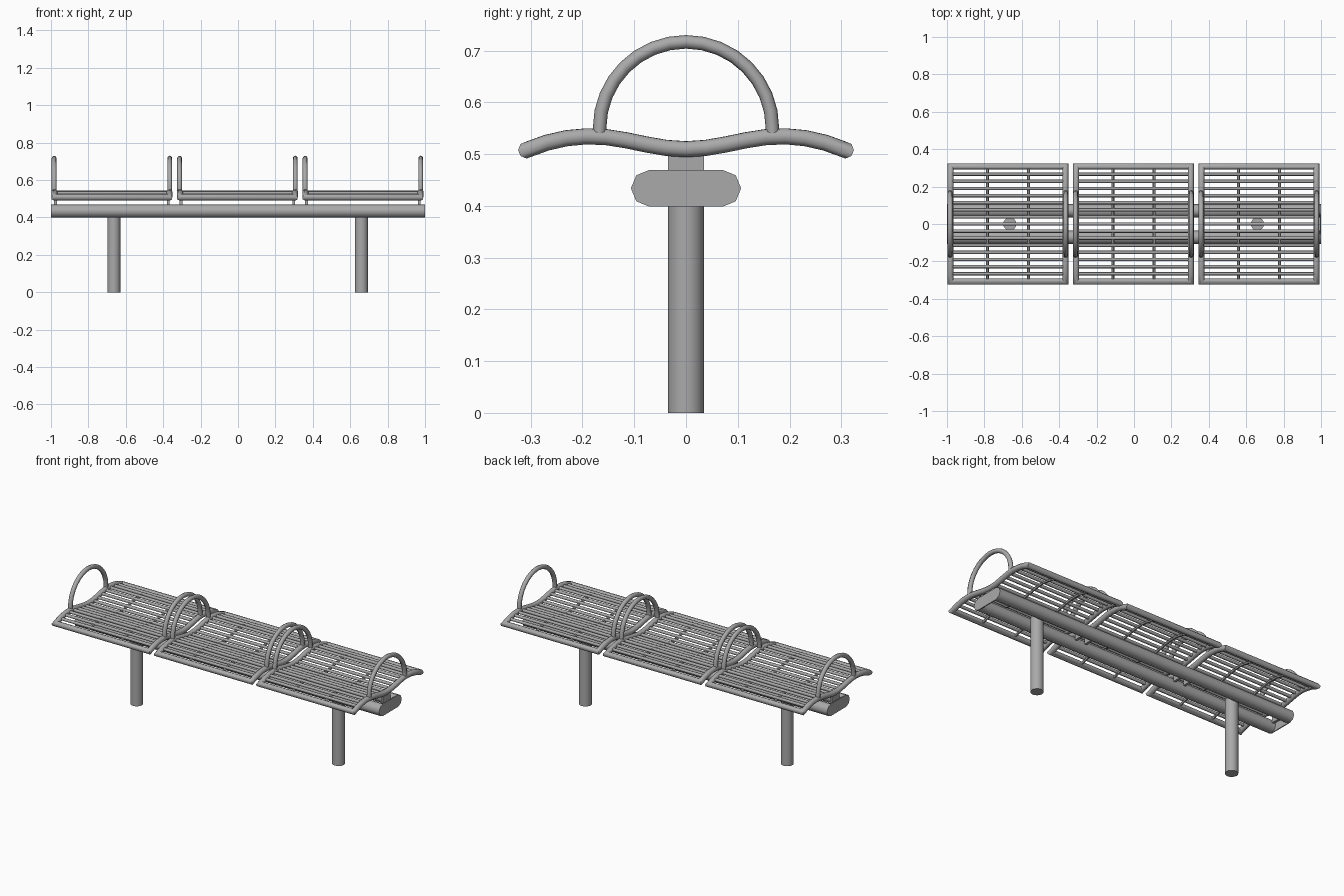
import bpy, bmesh, math
from mathutils import Vector

if "Cube" in bpy.data.objects:
    bpy.data.objects.remove(bpy.data.objects["Cube"])

steel = bpy.data.materials.new("grey_steel")
steel.use_nodes = True
COLOUR = (0.4, 0.4, 0.4, 1)
steel.diffuse_color = COLOUR
steel.node_tree.nodes["Principled BSDF"].inputs["Base Color"].default_value = COLOUR

parts = []


def place(name, mesh, location=(0, 0, 0)):
    obj = bpy.data.objects.new(name, mesh)
    obj.location = location
    bpy.context.collection.objects.link(obj)
    parts.append(obj)
    return obj


def finish(bm, name):
    bmesh.ops.recalc_face_normals(bm, faces=bm.faces)
    mesh = bpy.data.meshes.new(name)
    bm.to_mesh(mesh)
    bm.free()
    mesh.materials.append(steel)
    return mesh


def sweep(bm, path, radius, sides=8, closed=False):
    """Round tube along a path, with mitred corners."""
    pts = [Vector(p) for p in path]
    n = len(pts)
    count = n if closed else n - 1
    dirs = [(pts[(i + 1) % n] - pts[i]).normalized() for i in range(count)]
    up = Vector((0, 0, 1)) if abs(dirs[0].z) < 0.9 else Vector((1, 0, 0))
    u = dirs[0].cross(up).normalized()
    v = u.cross(dirs[0])
    ring = [pts[0] + radius * (u * math.cos(a) + v * math.sin(a))
            for a in (math.tau * k / sides for k in range(sides))]
    rings = []
    for i in range(n):
        before = dirs[i - 1] if (closed or i > 0) else dirs[0]
        after = dirs[i] if i < count else dirs[-1]
        plane = (before + after).normalized()
        slide = before if i > 0 else after
        ring = [p + slide * ((pts[i] - p).dot(plane) / slide.dot(plane)) for p in ring]
        rings.append([bm.verts.new(p) for p in ring])
    for i in range(count):
        a, b = rings[i], rings[(i + 1) % n]
        for k in range(sides):
            j = (k + 1) % sides
            bm.faces.new((a[k], a[j], b[j], b[k]))
    if not closed:
        bm.faces.new(rings[0])
        bm.faces.new(rings[-1])


def tube(name, path, radius, sides=8, closed=False):
    bm = bmesh.new()
    sweep(bm, path, radius, sides, closed)
    return finish(bm, name)


def box(name, size):
    bm = bmesh.new()
    bmesh.ops.create_cube(bm, size=1)
    bmesh.ops.scale(bm, vec=size, verts=bm.verts)
    return finish(bm, name)


def seat_height(y):
    """Wavy seat profile: dip in the middle, crest, drooping edge."""
    y = abs(y)
    if y < 0.185:
        return 0.522 - 0.0125 * math.cos(math.pi * y / 0.185)
    return 0.5345 - 1.75 * (y - 0.185) ** 2


# Legs
leg = tube("leg", [(0, 0, 0), (0, 0, 0.44)], 0.035, 16)
for side, x in (("right", -0.664), ("left", 0.66)):
    place(side + "_leg", leg, (x, 0, 0))

# Twin beam rails
BEAM_Y, BEAM_Z, BEAM_R = 0.071, 0.434, 0.0355
rail = tube("beam_rail", [(-0.995, 0, 0), (0.995, 0, 0)], BEAM_R)
for side, s in (("front", -1), ("back", 1)):
    place(side + "_beam_rail", rail, (0, s * BEAM_Y, BEAM_Z))

# Oblong plates closing both beam ends
bm = bmesh.new()
outline = []
for s, start in ((1, -90), (-1, 90)):
    for k in range(5):
        a = math.radians(start + 45 * k)
        outline.append(bm.verts.new((0, s * BEAM_Y + BEAM_R * math.cos(a), BEAM_R * math.sin(a))))
face = bm.faces.new(outline)
grown = bmesh.ops.extrude_face_region(bm, geom=[face])["geom"]
bmesh.ops.translate(bm, vec=(0.006, 0, 0), verts=[g for g in grown if isinstance(g, bmesh.types.BMVert)])
cap = finish(bm, "beam_cap")
place("right_beam_cap", cap, (-1, 0, BEAM_Z))
place("left_beam_cap", cap, (0.994, 0, BEAM_Z))

# Seat module meshes
HALF_X, HALF_Y = 0.307, 0.308
ys = [HALF_Y * (k / 8 - 1) for k in range(17)]
loop = [(HALF_X, y, seat_height(y)) for y in ys]
loop += [(-HALF_X, y, seat_height(y)) for y in reversed(ys)]
loop = loop[-1:] + loop[:-1]
frame = tube("seat_frame", loop, 0.0165, closed=True)

bm = bmesh.new()
for k in range(-7, 8):
    y = 0.038 * k
    z = seat_height(y)
    sweep(bm, [(-0.296, y, z), (0.296, y, z)], 0.009)
slats = finish(bm, "seat_slats")

rib = tube("seat_rib", [(0, y, seat_height(y) - 0.006) for y in ys], 0.008, 6)

arc = [(0, -0.167, 0.53)]
for k in range(17):
    a = math.pi * (1 - k / 16)
    arc.append((0, 0.167 * math.cos(a), 0.55 + 0.167 * math.sin(a)))
arc.append((0, 0.167, 0.53))
armrest = tube("armrest", arc, 0.013)

bracket = box("bracket", (0.014, 0.07, 0.07))

# Three seats in a row
for label, x in (("right", -0.674), ("middle", -0.003), ("left", 0.668)):
    place(label + "_seat_frame", frame, (x, 0, 0))
    place(label + "_seat_slats", slats, (x, 0, 0))
    for side, s in (("right", -1), ("left", 1)):
        place(f"{label}_seat_{side}_rib", rib, (x + s * 0.11, 0, 0))
        place(f"{label}_seat_{side}_armrest", armrest, (x + s * 0.309, 0, 0))
        place(f"{label}_seat_{side}_bracket", bracket, (x + s * 0.302, 0, 0.47))

# Smooth tubes, sharp ends
bpy.ops.object.select_all(action="DESELECT")
for obj in parts:
    obj.select_set(True)
bpy.context.view_layer.objects.active = parts[0]
bpy.ops.object.shade_smooth_by_angle(angle=math.radians(50))
